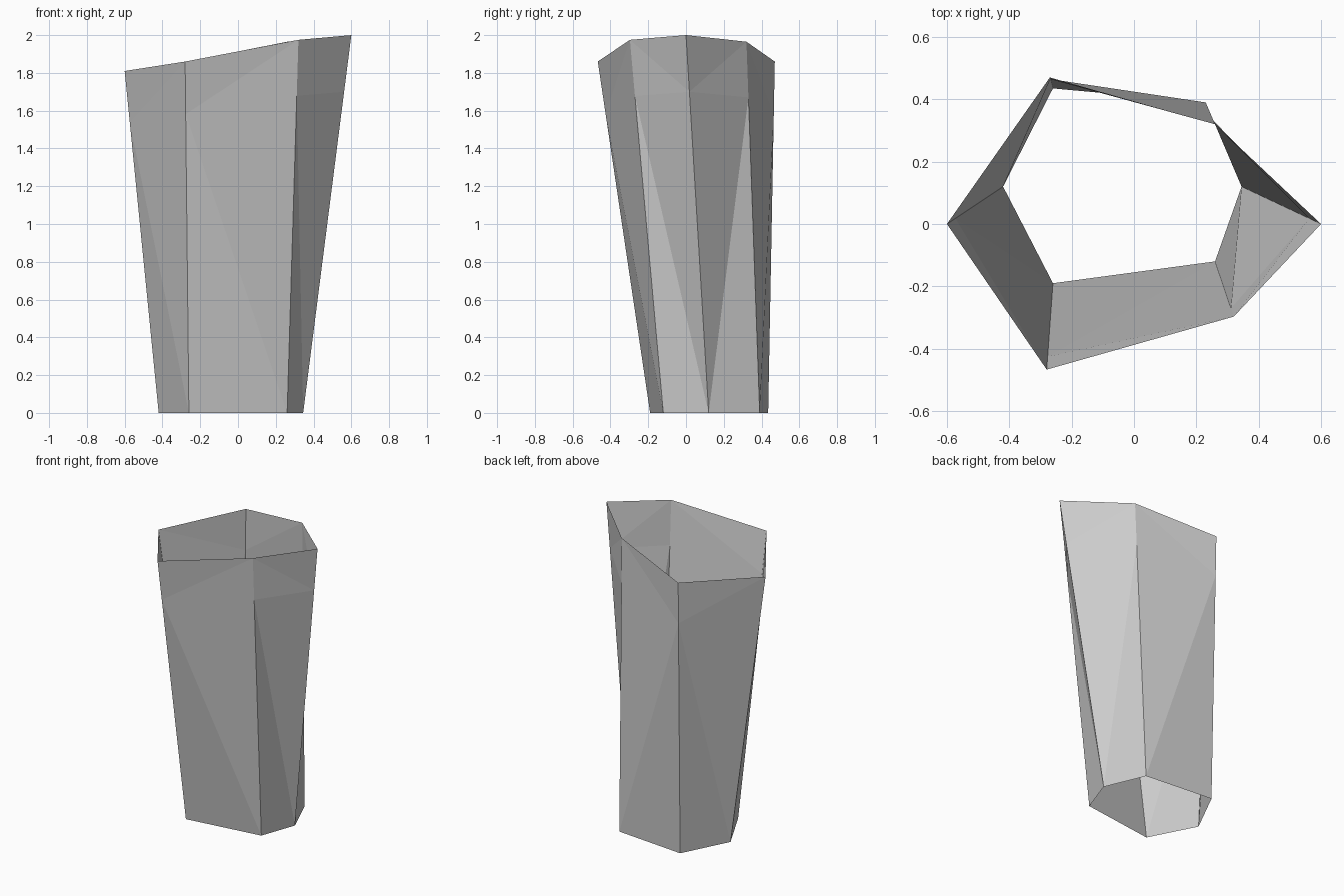
import bpy, bmesh
from mathutils import Vector

if "Cube" in bpy.data.objects:
    bpy.data.objects.remove(bpy.data.objects["Cube"])

# Matching outlines, counter-clockwise from the left corner
base = [(-.42, .12, 0), (-.26, -.19, 0), (.26, -.12, 0),
        (.345, .12, 0), (.23, .39, 0), (-.26, .435, 0)]
rim = [(-.6, 0, 1.81), (-.28, -.467, 1.86), (.32, -.297, 1.975),
       (.6, 0, 2), (.26, .32, 1.965), (-.27, .47, 1.86)]
# Crease ring just below the rim
crease = [Vector(b).lerp(Vector(r), .85) for b, r in zip(base, rim)]

bm = bmesh.new()
rings = [[bm.verts.new(p) for p in ring] for ring in (base, crease, rim)]


def band(low, high, rising):
    """Triangulated strip; 'rising' sides have diagonals going up to the next corner."""
    n = len(low)
    for i in range(n):
        j = (i + 1) % n
        a, b, c, d = low[i], low[j], high[j], high[i]
        if i in rising:
            tris = (a, b, c), (a, c, d)
        else:
            tris = (a, b, d), (b, c, d)
        for t in tris:
            bm.faces.new(t)


# Tall wall and short rim band, open at both ends
band(rings[0], rings[1], {3, 4})
band(rings[1], rings[2], {0, 1, 3, 5})

mesh = bpy.data.meshes.new("faceted_tube")
bm.to_mesh(mesh)
bm.free()
bpy.context.collection.objects.link(bpy.data.objects.new("faceted_tube", mesh))
